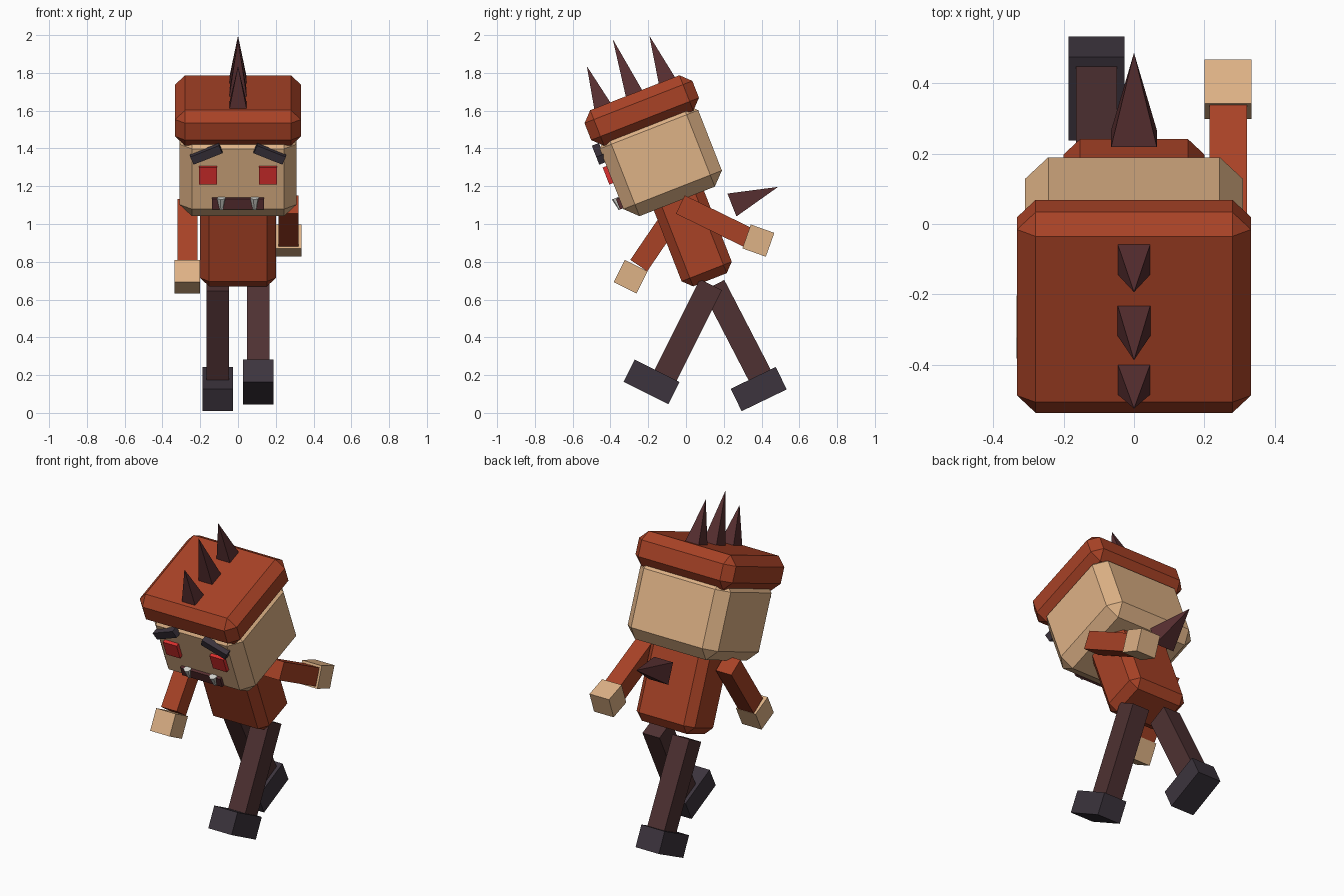
import bpy, bmesh
from math import radians, atan2, hypot
from mathutils import Matrix, Vector

if "Cube" in bpy.data.objects:
    bpy.data.objects.remove(bpy.data.objects["Cube"], do_unlink=True)


def material(name, rgb):
    lin = [((c / 255 + 0.055) / 1.055) ** 2.4 for c in rgb] + [1.0]
    m = bpy.data.materials.new(name)
    m.use_nodes = True
    m.diffuse_color = lin
    m.node_tree.nodes["Principled BSDF"].inputs["Base Color"].default_value = lin
    return m


SKIN = material("tan_skin", (222, 178, 134))
RUST = material("rust_cloth", (168, 66, 38))
BROWN = material("dark_brown", (78, 49, 50))
MAROON = material("maroon_spike", (88, 47, 49))
CHARCOAL = material("charcoal", (60, 52, 61))
RED = material("red_eye", (220, 48, 46))
IVORY = material("ivory_tooth", (212, 212, 206))


def rot(deg, axis="X"):
    return Matrix.Rotation(radians(deg), 4, axis)


def move(x, y, z):
    return Matrix.Translation((x, y, z))


LEAN = rot(21.4)  # whole upper body leans forward


def finish(name, bm, mat, matrix):
    mesh = bpy.data.meshes.new(name)
    bm.to_mesh(mesh)
    bm.free()
    mesh.materials.append(mat)
    obj = bpy.data.objects.new(name, mesh)
    obj.matrix_world = matrix
    bpy.context.collection.objects.link(obj)
    return obj


def box(name, mat, size, matrix, bevel=0):
    bm = bmesh.new()
    bmesh.ops.create_cube(bm, size=1)
    bmesh.ops.scale(bm, vec=size, verts=bm.verts)
    if bevel:
        bmesh.ops.bevel(bm, geom=bm.edges[:], offset=bevel, segments=1,
                        affect="EDGES", profile=0.5)
    return finish(name, bm, mat, matrix)


def cone(name, mat, sides, r1, r2, height, matrix):
    # base sits on the local origin, tip points along local +z
    bm = bmesh.new()
    bmesh.ops.create_cone(bm, cap_ends=True, segments=sides, radius1=r1, radius2=r2,
                          depth=height, matrix=move(0, 0, height / 2) @ rot(45, "Z"))
    return finish(name, bm, mat, matrix)


def limb(name, mat, x, start, end, width, depth):
    # box running between two (y, z) points
    dy, dz = end[0] - start[0], end[1] - start[1]
    swing = Matrix.Rotation(atan2(dy, -dz), 4, "X")
    mid = move(x, (start[0] + end[0]) / 2, (start[1] + end[1]) / 2)
    return box(name, mat, (width, depth, hypot(dy, dz)), mid @ swing)


# torso, head and hat
box("torso", RUST, (0.40, 0.285, 0.52), LEAN @ move(0, 0.375, 0.87), 0.047)
box("head", SKIN, (0.62, 0.56, 0.475), LEAN @ move(0, 0.365, 1.297), 0.066)
box("hat", RUST, (0.666, 0.613, 0.202), LEAN @ move(0, 0.366, 1.576), 0.053)

# hat spikes and back spike
for name, y, tip in (("front", 0.181, 1.901), ("middle", 0.361, 1.984), ("rear", 0.548, 1.93)):
    cone(name + "_hat_spike", MAROON, 4, 0.068, 0, tip - 1.665, LEAN @ move(0, y, 1.665))
cone("back_spike", MAROON, 4, 0.092, 0, 0.262, LEAN @ move(0, 0.628, 0.936) @ rot(-90))

# face
for side, s in (("left", 1), ("right", -1)):
    box(side + "_eye", RED, (0.095, 0.04, 0.097), LEAN @ move(s * 0.16, 0.083, 1.322))
    box(side + "_brow", CHARCOAL, (0.165, 0.04, 0.047),
        LEAN @ move(s * 0.168, 0.072, 1.445) @ rot(s * 23, "Y"))
    cone(side + "_tooth", IVORY, 6, 0.01, 0.024, 0.065, LEAN @ move(s * 0.088, 0.07, 1.13))
box("mouth", MAROON, (0.275, 0.04, 0.06), LEAN @ move(0, 0.088, 1.16))

# arms and hands: left swings back, right swings forward
for side, s, end, hand, turn in (
        ("left", 1, (0.335, 0.925), (0.383, 0.912), 70.5),
        ("right", -1, (-0.25, 0.78), (-0.293, 0.721), -26.6)):
    limb(side + "_arm", RUST, s * 0.268, (-0.03, 1.103), end, 0.107, 0.108)
    box(side + "_hand", SKIN, (0.134, 0.134, 0.132), move(s * 0.268, *hand) @ rot(turn))

# legs and shoes: left steps forward, right trails
for side, s, top, ankle, shoe, turn in (
        ("left", 1, (0.132, 0.679), (-0.112, 0.19), (-0.182, 0.164), -26.6),
        ("right", -1, (0.145, 0.674), (0.398, 0.185), (0.385, 0.126), 25.8)):
    limb(side + "_leg", BROWN, s * 0.107, top, ankle, 0.117, 0.13)
    box(side + "_shoe", CHARCOAL, (0.16, 0.265, 0.132), move(s * 0.107, *shoe) @ rot(turn))
